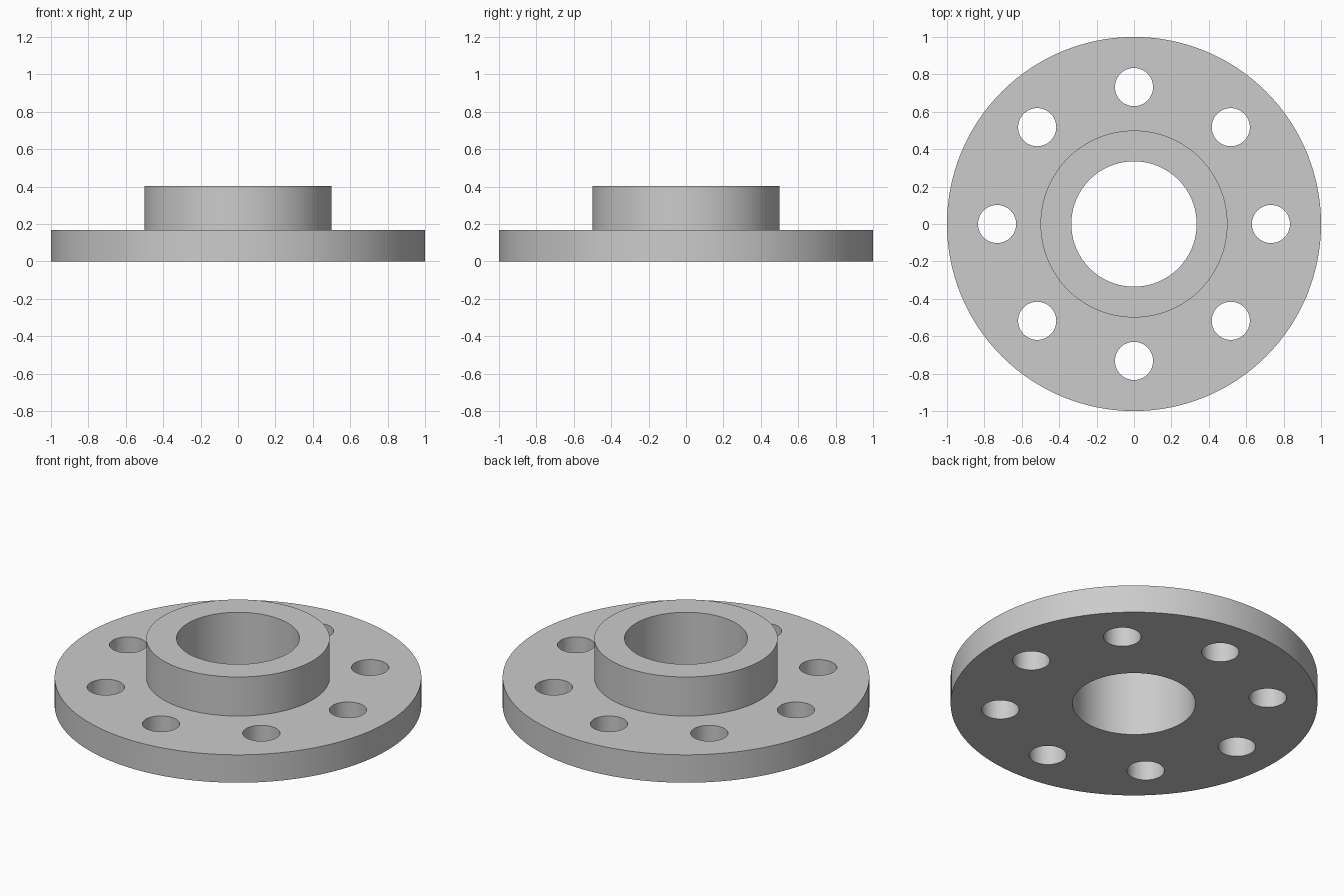
import bpy
import bmesh
from math import cos, sin, pi, radians
from mathutils import Matrix, Vector

cube = bpy.data.objects.get("Cube")
if cube:
    bpy.data.objects.remove(cube, do_unlink=True)

FLANGE_R, HUB_R, BORE_R = 1.0, 0.5, 0.335
FLANGE_H, HUB_H = 0.168, 0.403
BOLT_CIRCLE_R, HOLE_R, HOLES = 0.732, 0.102, 8
SEGMENTS = 128

# Single grey metal
steel = bpy.data.materials.new("grey_steel")
steel.use_nodes = True
color = (0.6, 0.6, 0.6, 1)
steel.diffuse_color = color
steel.node_tree.nodes["Principled BSDF"].inputs["Base Color"].default_value = color


def add_object(name, bm):
    bmesh.ops.recalc_face_normals(bm, faces=bm.faces)
    mesh = bpy.data.meshes.new(name)
    bm.to_mesh(mesh)
    bm.free()
    mesh.materials.append(steel)
    obj = bpy.data.objects.new(name, mesh)
    bpy.context.collection.objects.link(obj)
    return obj


# Flange, hub and bore: one closed profile turned about z
profile = [(BORE_R, 0), (FLANGE_R, 0), (FLANGE_R, FLANGE_H),
           (HUB_R, FLANGE_H), (HUB_R, HUB_H), (BORE_R, HUB_H)]
bm = bmesh.new()
rings = []
for i in range(SEGMENTS):
    a = 2 * pi * i / SEGMENTS
    rings.append([bm.verts.new((r * cos(a), r * sin(a), z)) for r, z in profile])
for i, ring in enumerate(rings):
    following = rings[(i + 1) % SEGMENTS]
    for j in range(len(profile)):
        k = (j + 1) % len(profile)
        bm.faces.new((ring[j], following[j], following[k], ring[k]))
flange = add_object("hubbed_flange", bm)

# Bolt hole cutters spaced evenly round the bolt circle
bm = bmesh.new()
for i in range(HOLES):
    a = 2 * pi * i / HOLES
    spot = Vector((cos(a), sin(a), 0)) * BOLT_CIRCLE_R
    bmesh.ops.create_cone(bm, cap_ends=True, segments=48, radius1=HOLE_R,
                          radius2=HOLE_R, depth=1, matrix=Matrix.Translation(spot))
cutter = add_object("bolt_hole_cutter", bm)
cutter.hide_render = True

# Drill the holes
drill = flange.modifiers.new("bolt_holes", "BOOLEAN")
drill.operation = "DIFFERENCE"
drill.solver = "EXACT"
drill.object = cutter
bpy.ops.object.select_all(action="DESELECT")
flange.select_set(True)
bpy.context.view_layer.objects.active = flange
bpy.ops.object.modifier_apply(modifier=drill.name)
bpy.data.objects.remove(cutter, do_unlink=True)

# Smooth round walls, crisp rims
bpy.ops.object.shade_smooth_by_angle(angle=radians(30))
